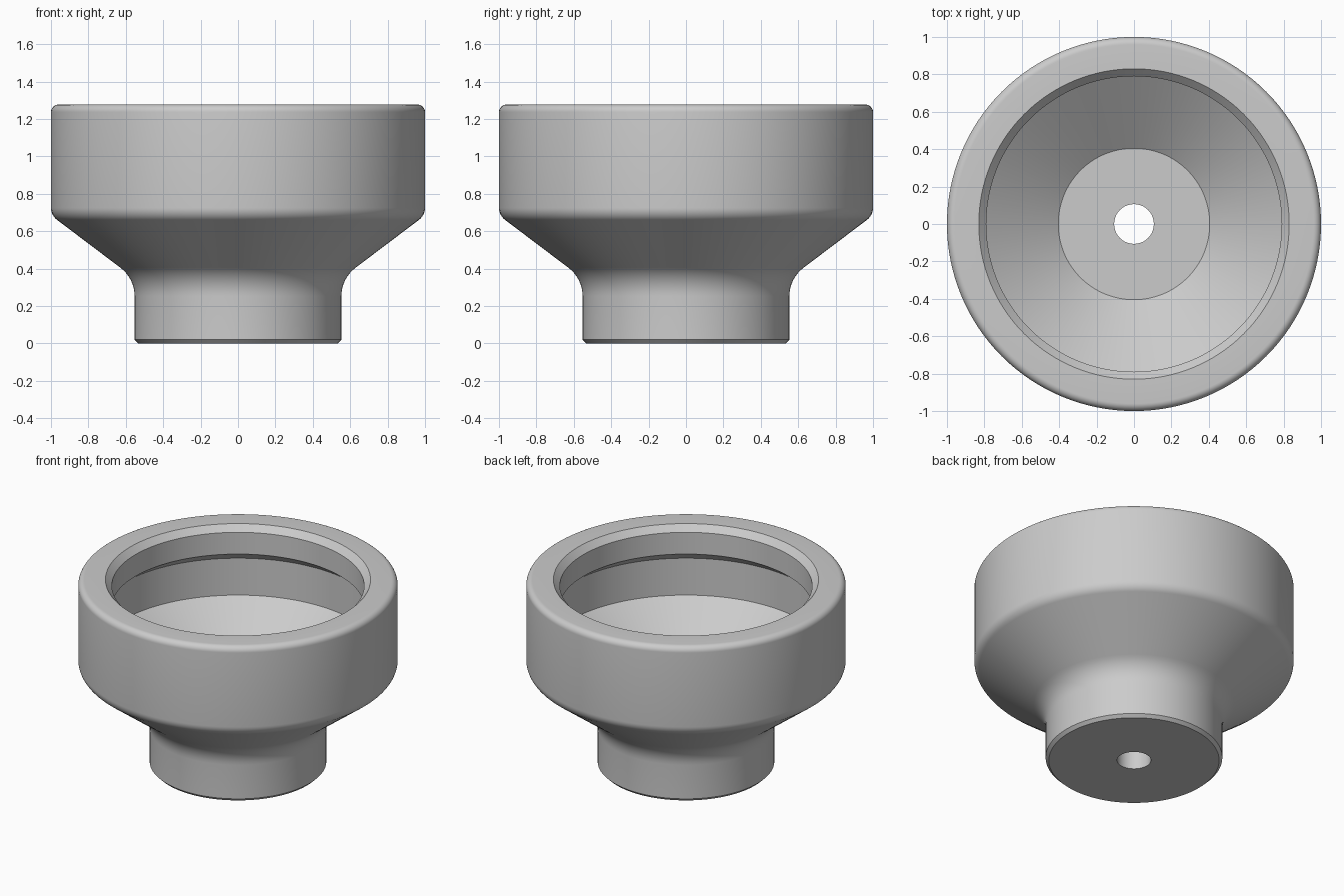
import bpy
import bmesh
from math import cos, sin, radians, pi

if "Cube" in bpy.data.objects:
    bpy.data.objects.remove(bpy.data.objects["Cube"], do_unlink=True)

SEGMENTS = 128


def arc(r, z, radius, start, end, steps=8):
    """Fillet points in the (radius, height) plane, angles in degrees."""
    angles = [radians(start + (end - start) * i / steps) for i in range(steps + 1)]
    return [(r + radius * cos(a), z + radius * sin(a)) for a in angles]


def lathe(name, profile, material):
    """Turn a closed profile around the z axis."""
    bm = bmesh.new()
    rings = []
    for i in range(SEGMENTS):
        a = 2 * pi * i / SEGMENTS
        rings.append([bm.verts.new((r * cos(a), r * sin(a), z)) for r, z in profile])
    count = len(profile)
    for i, ring in enumerate(rings):
        following = rings[(i + 1) % SEGMENTS]
        for j in range(count):
            k = (j + 1) % count
            bm.faces.new((ring[j], following[j], following[k], ring[k]))
    bmesh.ops.recalc_face_normals(bm, faces=bm.faces)
    mesh = bpy.data.meshes.new(name)
    bm.to_mesh(mesh)
    bm.free()
    mesh.materials.append(material)
    obj = bpy.data.objects.new(name, mesh)
    bpy.context.collection.objects.link(obj)
    bpy.ops.object.select_all(action='DESELECT')
    obj.select_set(True)
    bpy.context.view_layer.objects.active = obj
    bpy.ops.object.shade_smooth_by_angle(angle=radians(25))
    return obj


# Plain grey metal
grey = bpy.data.materials.new("light_grey")
grey.use_nodes = True
colour = (0.6, 0.6, 0.6, 1)
grey.diffuse_color = colour
grey.node_tree.nodes["Principled BSDF"].inputs["Base Color"].default_value = colour

# Outside: chamfered foot, neck fillet, flared cone, rounded cup wall
outside = [(0.106, 0), (0.533, 0), (0.553, 0.02)]
outside += arc(0.743, 0.253, 0.19, 180, 127)
outside += arc(0.92, 0.725, 0.08, -53, 0)
outside += arc(0.96, 1.237, 0.04, 0, 90)

# Inside: chamfered mouth, lip, undercut chamber, conical seat, floor and drilled hole
inside = [(0.83, 1.277), (0.79, 1.235), (0.79, 1.085), (0.89, 1.01),
          (0.89, 0.755), (0.405, 0.388), (0.106, 0.388)]

lathe("cup_body", outside + inside, grey)
